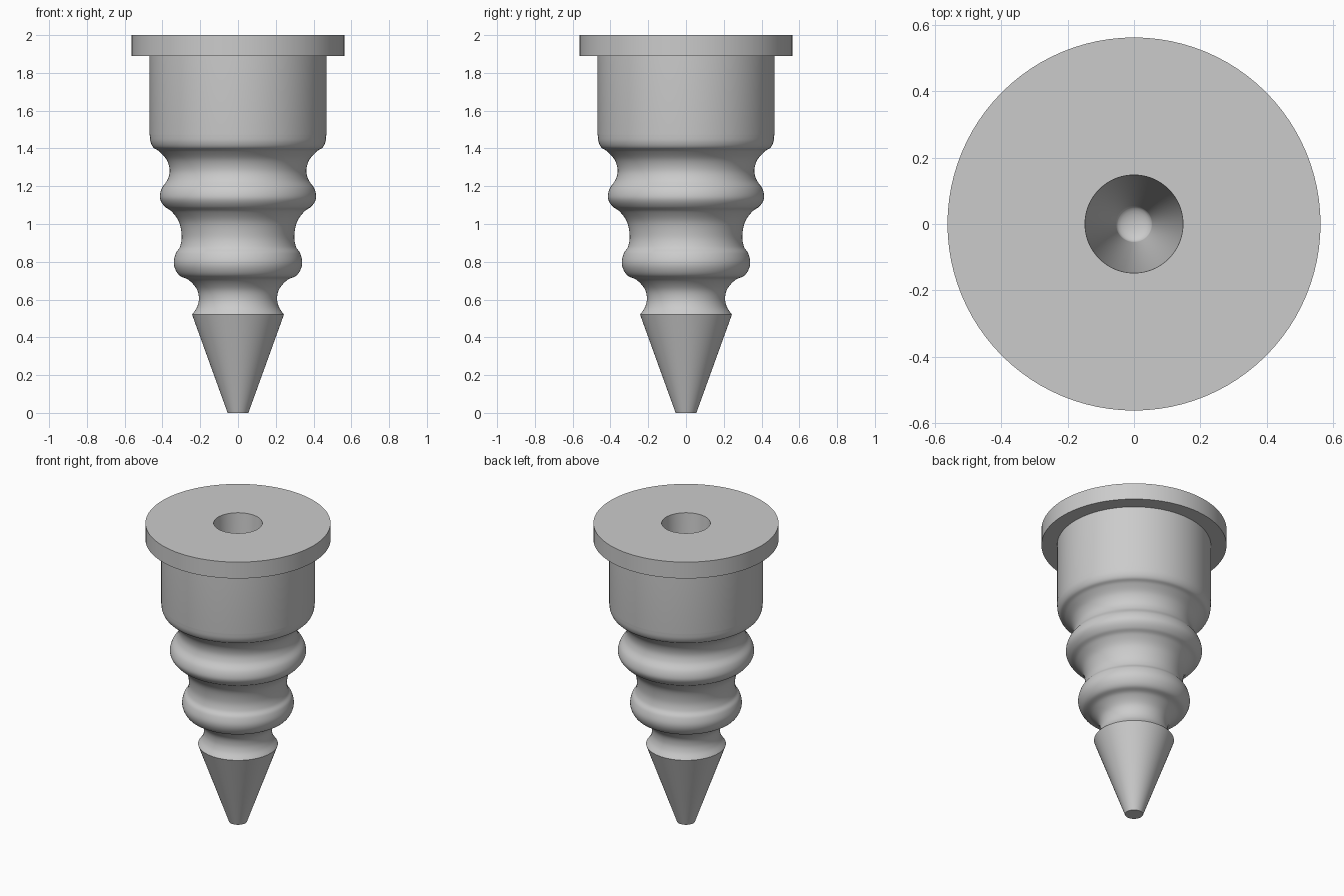
import bpy, bmesh, math
from mathutils import Vector

cube = bpy.data.objects.get("Cube")
if cube:
    bpy.data.objects.remove(cube, do_unlink=True)

SEGMENTS = 96


def smooth_path(pts, steps=6):
    """Catmull-Rom curve through (radius, height) points."""
    p = [Vector(q) for q in pts]
    p = [2 * p[0] - p[1]] + p + [2 * p[-1] - p[-2]]
    out = []
    for a, b, c, d in zip(p, p[1:], p[2:], p[3:]):
        for i in range(steps):
            t = i / steps
            out.append(0.5 * (2 * b + (c - a) * t + (2 * a - 5 * b + 4 * c - d) * t * t
                              + (3 * b - a - 3 * c + d) * t ** 3))
    return out + [p[-2]]


def revolve(name, profile, material):
    """Turn a (radius, height) profile around the z axis."""
    bm = bmesh.new()
    verts = [bm.verts.new((r, 0, z)) for r, z in profile]
    edges = [bm.edges.new(pair) for pair in zip(verts, verts[1:])]
    bmesh.ops.spin(bm, geom=verts + edges, cent=(0, 0, 0), axis=(0, 0, 1),
                   angle=math.tau, steps=SEGMENTS)
    bmesh.ops.remove_doubles(bm, verts=bm.verts, dist=0.0002)
    bmesh.ops.recalc_face_normals(bm, faces=bm.faces)
    mesh = bpy.data.meshes.new(name)
    bm.to_mesh(mesh)
    bm.free()
    obj = bpy.data.objects.new(name, mesh)
    bpy.context.collection.objects.link(obj)
    mesh.materials.append(material)
    bpy.context.view_layer.objects.active = obj
    obj.select_set(True)
    bpy.ops.object.shade_smooth_by_angle(angle=math.radians(30))
    obj.select_set(False)
    return obj


grey = bpy.data.materials.new("plain grey")
grey.use_nodes = True
colour = (0.6, 0.6, 0.6, 1)
grey.diffuse_color = colour
grey.node_tree.nodes["Principled BSDF"].inputs["Base Color"].default_value = colour

# Blunt conical tip
tip = [(0, 0), (0.055, 0)]

# Ribbed shank: two rounded ridges between hollow necks
shank = smooth_path([
    (0.243, 0.52), (0.217, 0.56), (0.207, 0.605), (0.218, 0.655), (0.26, 0.703),
    (0.307, 0.725), (0.332, 0.76), (0.34, 0.80), (0.329, 0.845), (0.307, 0.88),
    (0.298, 0.935), (0.312, 1.01), (0.35, 1.065), (0.385, 1.09), (0.408, 1.12),
    (0.414, 1.15), (0.403, 1.19), (0.373, 1.235), (0.362, 1.285), (0.378, 1.34),
    (0.418, 1.385), (0.448, 1.405), (0.463, 1.435), (0.468, 1.475)])

# Straight collar and wide top flange
flange = [(0.468, 1.89), (0.563, 1.89), (0.563, 2), (0.148, 2)]

# Tapered bore with a rounded floor
bore = [(0.055, 0.4)] + [(0.055 * math.cos(a), 0.4 - 0.025 * math.sin(a))
                         for a in (math.pi / 2 * i / 6 for i in range(1, 7))]
bore[-1] = (0, bore[-1][1])

revolve("ribbed_plug", tip + [tuple(p) for p in shank] + flange + bore, grey)
